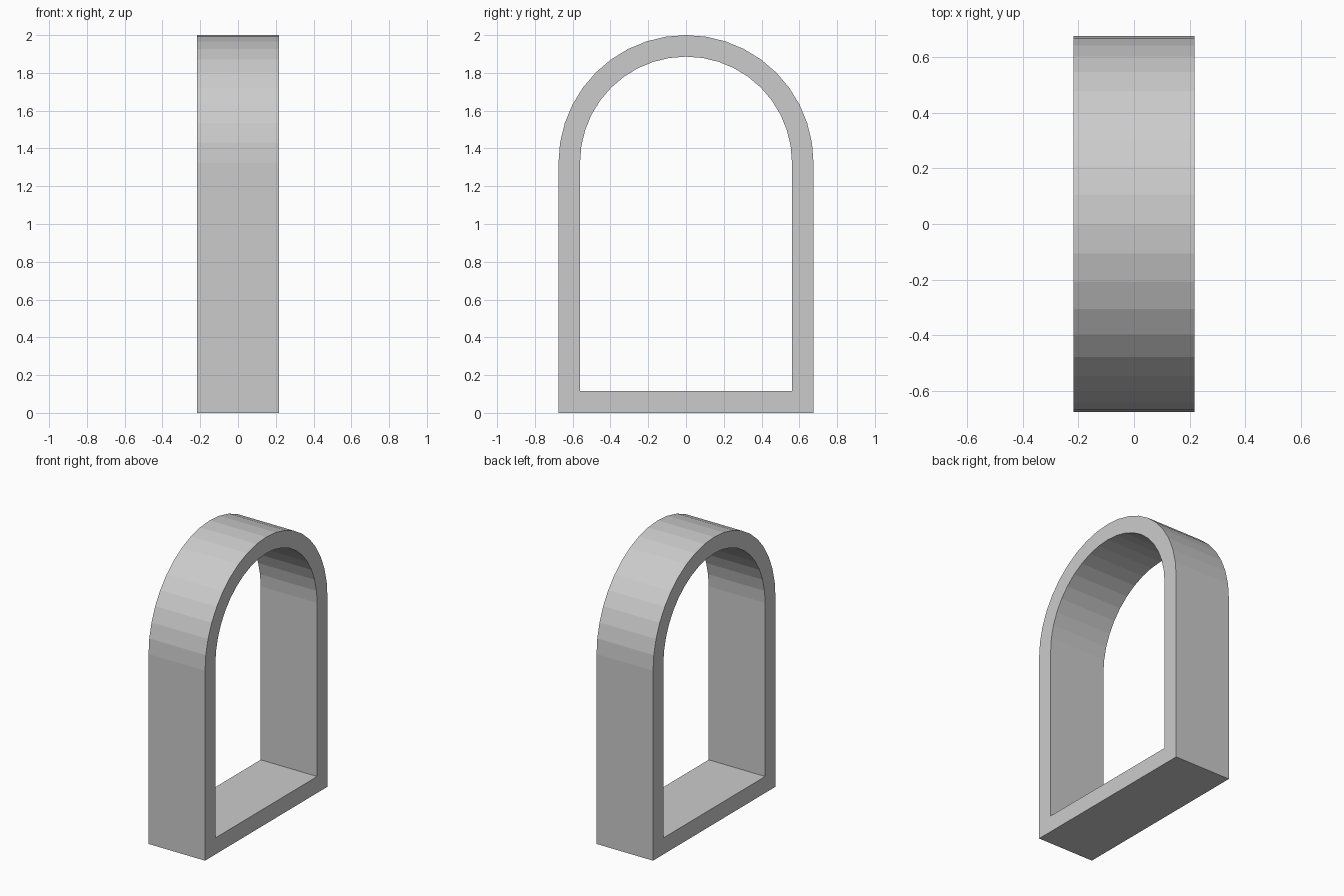
import bpy, bmesh
from math import sin, cos, pi

if "Cube" in bpy.data.objects:
    bpy.data.objects.remove(bpy.data.objects["Cube"])

DEPTH = 0.436      # along x
SPRING = 1.325     # height where the arch starts
STEPS = 20         # facets over the half circle


def arch_loop(bm, x, radius, base):
    """Closed arch outline: two base corners plus a half circle."""
    pts = [(-radius, base), (radius, base)]
    pts += [(radius * cos(pi * i / STEPS), SPRING + radius * sin(pi * i / STEPS))
            for i in range(STEPS + 1)]
    return [bm.verts.new((x, y, z)) for y, z in pts]


def bridge(bm, a, b):
    for i in range(len(a)):
        j = (i + 1) % len(a)
        bm.faces.new((a[i], a[j], b[j], b[i]))


# Arched window frame: outer and inner outlines on both sides, joined in a ring
bm = bmesh.new()
loops = [arch_loop(bm, x, r, base) for x, r, base in (
    (DEPTH / 2, 0.675, 0.0), (DEPTH / 2, 0.561, 0.115),
    (-DEPTH / 2, 0.561, 0.115), (-DEPTH / 2, 0.675, 0.0))]
for k in range(4):
    bridge(bm, loops[k], loops[(k + 1) % 4])
bmesh.ops.recalc_face_normals(bm, faces=bm.faces)

mesh = bpy.data.meshes.new("arched_frame")
bm.to_mesh(mesh)
bm.free()
bpy.context.collection.objects.link(bpy.data.objects.new("arched_frame", mesh))
